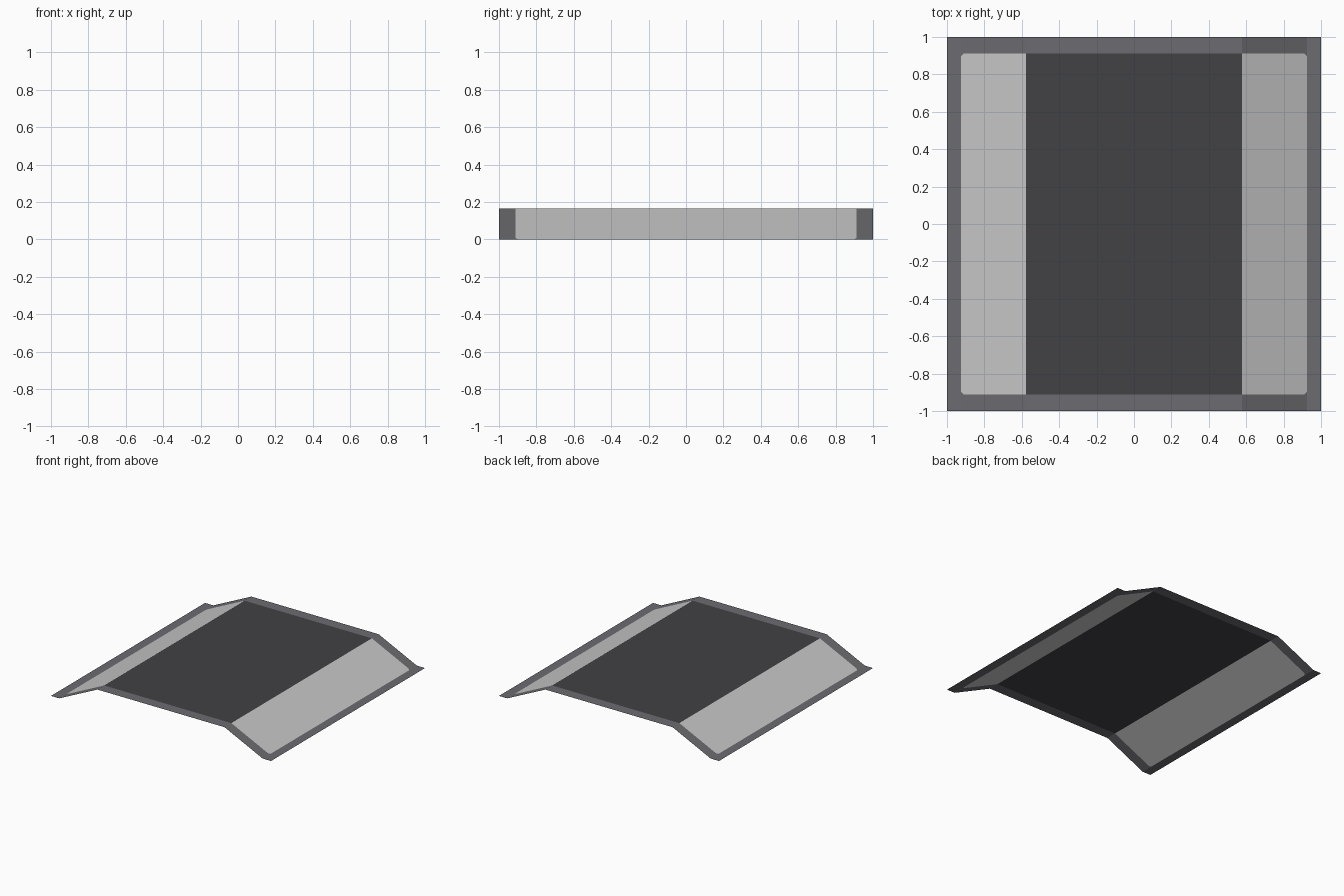
import bpy, bmesh

if "Cube" in bpy.data.objects:
    bpy.data.objects.remove(bpy.data.objects["Cube"])

HALF = 1.0       # half length and width
LIP = 0.925      # where the flat outer lip starts
DECK = 0.578     # half width of the raised flat deck
PANEL = 0.912    # half length of the inset panels
CUT = 0.014      # clipped outer corners of the slope panels
RISE = 0.165     # deck height


def material(name, r, g, b):
    m = bpy.data.materials.new(name)
    m.diffuse_color = (r, g, b, 1)
    m.use_nodes = True
    m.node_tree.nodes["Principled BSDF"].inputs["Base Color"].default_value = m.diffuse_color
    return m


def height(x):
    """Folded cross-section: flat lip, slope, flat deck."""
    t = (LIP - abs(x)) / (LIP - DECK)
    return RISE * max(0.0, min(1.0, t))


def part(name, polygons, mat):
    """Make one sheet part from plan-view polygons lifted onto the profile."""
    bm = bmesh.new()
    for poly in polygons:
        bm.faces.new([bm.verts.new((x, y, height(x))) for x, y in poly])
    bmesh.ops.remove_doubles(bm, verts=bm.verts, dist=1e-5)
    bm.normal_update()
    for f in bm.faces:
        if f.normal.z < 0:
            f.normal_flip()
    mesh = bpy.data.meshes.new(name)
    bm.to_mesh(mesh)
    bm.free()
    mesh.materials.append(mat)
    ob = bpy.data.objects.new(name, mesh)
    bpy.context.collection.objects.link(ob)
    return ob


def rect(x0, x1, y0, y1):
    return [(x0, y0), (x1, y0), (x1, y1), (x0, y1)]


def flip(poly, sx, sy):
    return [(x * sx, y * sy) for x, y in poly]


frame_grey = material("frame grey", 0.150, 0.147, 0.160)
deck_dark = material("deck dark grey", 0.054, 0.052, 0.058)
panel_light = material("panel light grey", 0.58, 0.58, 0.58)

# Dark raised deck
part("deck_panel", [rect(-DECK, DECK, -PANEL, PANEL)], deck_dark)

# Light sloping side panels with clipped outer corners
slope = [(DECK, -PANEL), (LIP - CUT, -PANEL), (LIP, -PANEL + CUT),
         (LIP, PANEL - CUT), (LIP - CUT, PANEL), (DECK, PANEL)]
for side, sx in (("left", -1), ("right", 1)):
    part(side + "_slope_panel", [flip(slope, sx, 1)], panel_light)

# Grey frame: end strips, side lips and the small corner pieces
frame = []
for s in (-1, 1):
    frame.append(flip(rect(-DECK, DECK, PANEL, HALF), 1, s))
    frame.append(flip(rect(LIP, HALF, -HALF, HALF), s, 1))
    for sx in (-1, 1):
        frame.append(flip(rect(DECK, LIP, PANEL, HALF), sx, s))
        frame.append(flip([(LIP - CUT, PANEL), (LIP, PANEL - CUT), (LIP, PANEL)], sx, s))
part("frame", frame, frame_grey)
